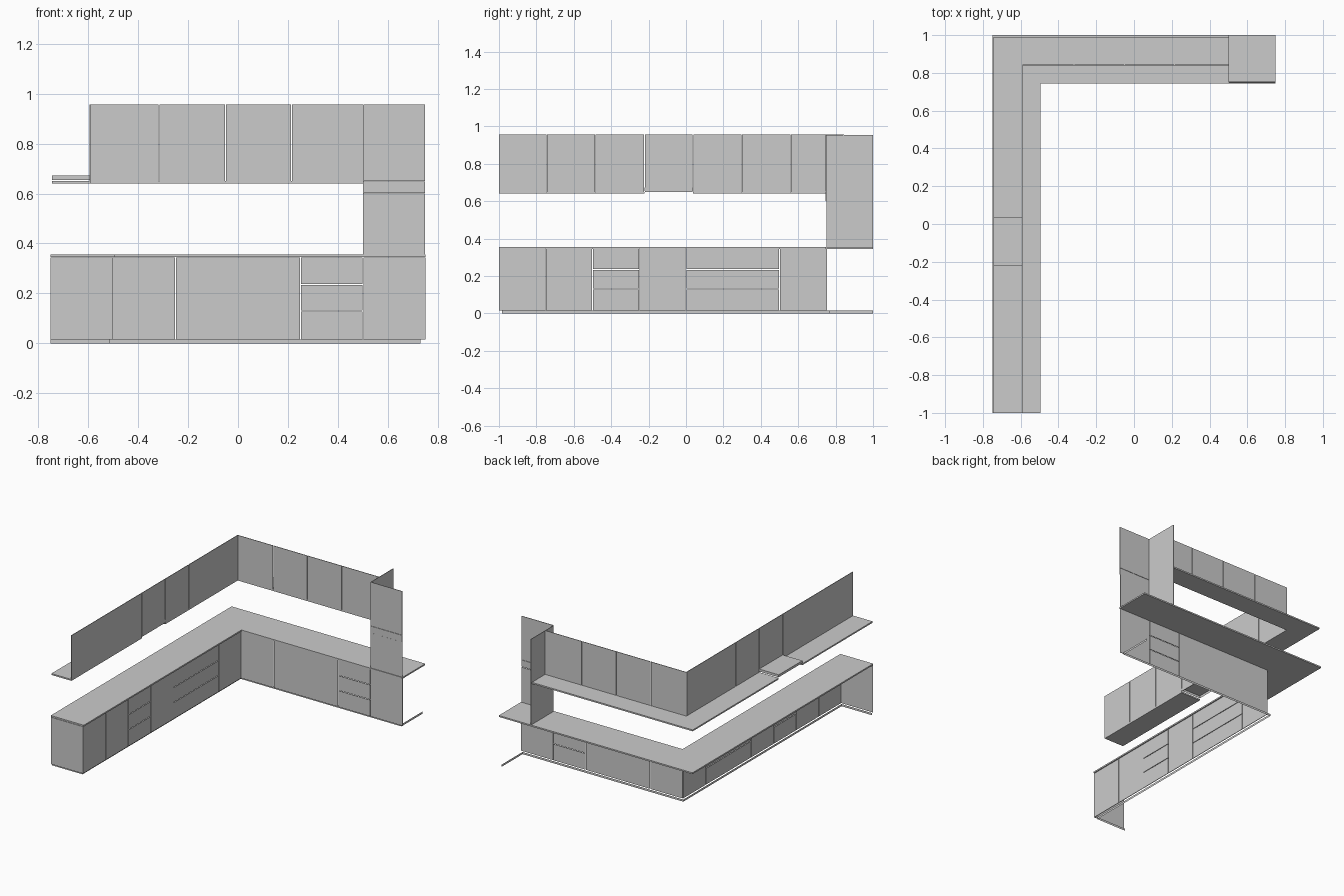
import bpy, bmesh

if "Cube" in bpy.data.objects:
    bpy.data.objects.remove(bpy.data.objects["Cube"])

GAP = 0.004    # gap between neighbouring fronts
T = 0.004      # thickness of front panels


def finish(name, bm):
    bmesh.ops.recalc_face_normals(bm, faces=bm.faces)
    me = bpy.data.meshes.new(name)
    bm.to_mesh(me)
    bm.free()
    ob = bpy.data.objects.new(name, me)
    bpy.context.collection.objects.link(ob)
    return ob


def box(name, x0, x1, y0, y1, z0, z1):
    bm = bmesh.new()
    bmesh.ops.create_cube(bm, size=1)
    for v in bm.verts:
        v.co = ((x0 + x1) / 2 + v.co.x * (x1 - x0),
                (y0 + y1) / 2 + v.co.y * (y1 - y0),
                (z0 + z1) / 2 + v.co.z * (z1 - z0))
    return finish(name, bm)


def slab(name, pts, z0, z1):
    """Closed prism over a flat outline."""
    bm = bmesh.new()
    f = bm.faces.new([bm.verts.new((x, y, z0)) for x, y in pts])
    r = bmesh.ops.extrude_face_region(bm, geom=[f], use_keep_orig=True)
    for v in r["geom"]:
        if isinstance(v, bmesh.types.BMVert):
            v.co.z = z1
    return finish(name, bm)


def fronts(name, axis, plane, cuts, z0, z1, drawers=(), levels=()):
    """Row of panels; axis 'y' faces +x, axis 'x' faces -y."""
    for i, (a, b) in enumerate(zip(cuts, cuts[1:])):
        zs = [z0, *levels, z1] if i in drawers else [z0, z1]
        a2 = a + GAP / 2 if i else a
        b2 = b - GAP / 2 if i < len(cuts) - 2 else b
        for j, (l, h) in enumerate(zip(zs, zs[1:])):
            l2 = l + GAP / 2 if j else l
            h2 = h - GAP / 2 if j < len(zs) - 2 else h
            n = f"{name}_{i + 1}_{j + 1}"
            if axis == 'y':
                box(n, plane - T, plane, a2, b2, l2, h2)
            else:
                box(n, a2, b2, plane, plane + T, l2, h2)


# Recessed plinth, a plain upright strip
bm = bmesh.new()
path = [(-0.75, -0.985), (-0.515, -0.985), (-0.515, 0.765), (0.73, 0.765), (0.73, 1)]
rows = [[bm.verts.new((x, y, z)) for x, y in path] for z in (0, 0.015)]
for i in range(len(path) - 1):
    bm.faces.new((rows[0][i], rows[0][i + 1], rows[1][i + 1], rows[1][i]))
finish("plinth", bm)

# Base cabinets: doors, drawers and end panel
LEVELS = (0.13, 0.235)
fronts("base_side_front", 'y', -0.5, [-0.996, -0.75, -0.5, -0.25, 0, 0.5, 0.75],
       0.015, 0.343, drawers=(2, 4), levels=LEVELS)
fronts("base_back_front", 'x', 0.75, [-0.5, -0.25, 0.25, 0.5, 0.75],
       0.015, 0.343, drawers=(2,), levels=LEVELS)
box("base_end_panel", -0.75, -0.5, -1, -1 + T, 0.015, 0.343)

# L-shaped worktop
slab("worktop", [(-0.75, -1), (-0.495, -1), (-0.495, 0.745), (0.75, 0.745),
                 (0.75, 1), (-0.75, 1)], 0.345, 0.355)

# Wall cabinets: doors and bottom boards
fronts("wall_side_door", 'y', -0.59, [-1, -0.745, -0.485, -0.222, 0.038, 0.298, 0.56, 0.84],
       0.65, 0.957)
fronts("wall_back_door", 'x', 0.84, [-0.59, -0.317, -0.05, 0.215, 0.5], 0.65, 0.957)
box("wall_bottom_near", -0.745, -0.59, -1, -0.222, 0.64, 0.65)
slab("wall_bottom_corner", [(-0.745, 0.038), (-0.59, 0.038), (-0.59, 0.84), (0.5, 0.84),
                            (0.5, 0.99), (-0.745, 0.99)], 0.64, 0.65)

# Extractor hood: plate with a recess pushed upward
bm = bmesh.new()
plate = bm.faces.new([bm.verts.new((x, y, 0.655)) for x, y in
                      ((-0.745, -0.222), (-0.59, -0.222), (-0.59, 0.038), (-0.745, 0.038))])
bmesh.ops.inset_region(bm, faces=[plate], thickness=0.024)
r = bmesh.ops.extrude_discrete_faces(bm, faces=[plate])
for v in r["faces"][0].verts:
    v.co.z = 0.672
finish("extractor_hood", bm)

# Tall unit standing on the worktop
box("tall_side_panel", 0.5, 0.5 + T, 0.75, 1, 0.355, 0.955)
for i, (l, h) in enumerate(((0.355, 0.6), (0.602, 0.649), (0.651, 0.957))):
    y = 0.75 if i == 0 else 0.747
    box(f"tall_front_{i + 1}", 0.502, 0.748, y, y + T, l, h)
